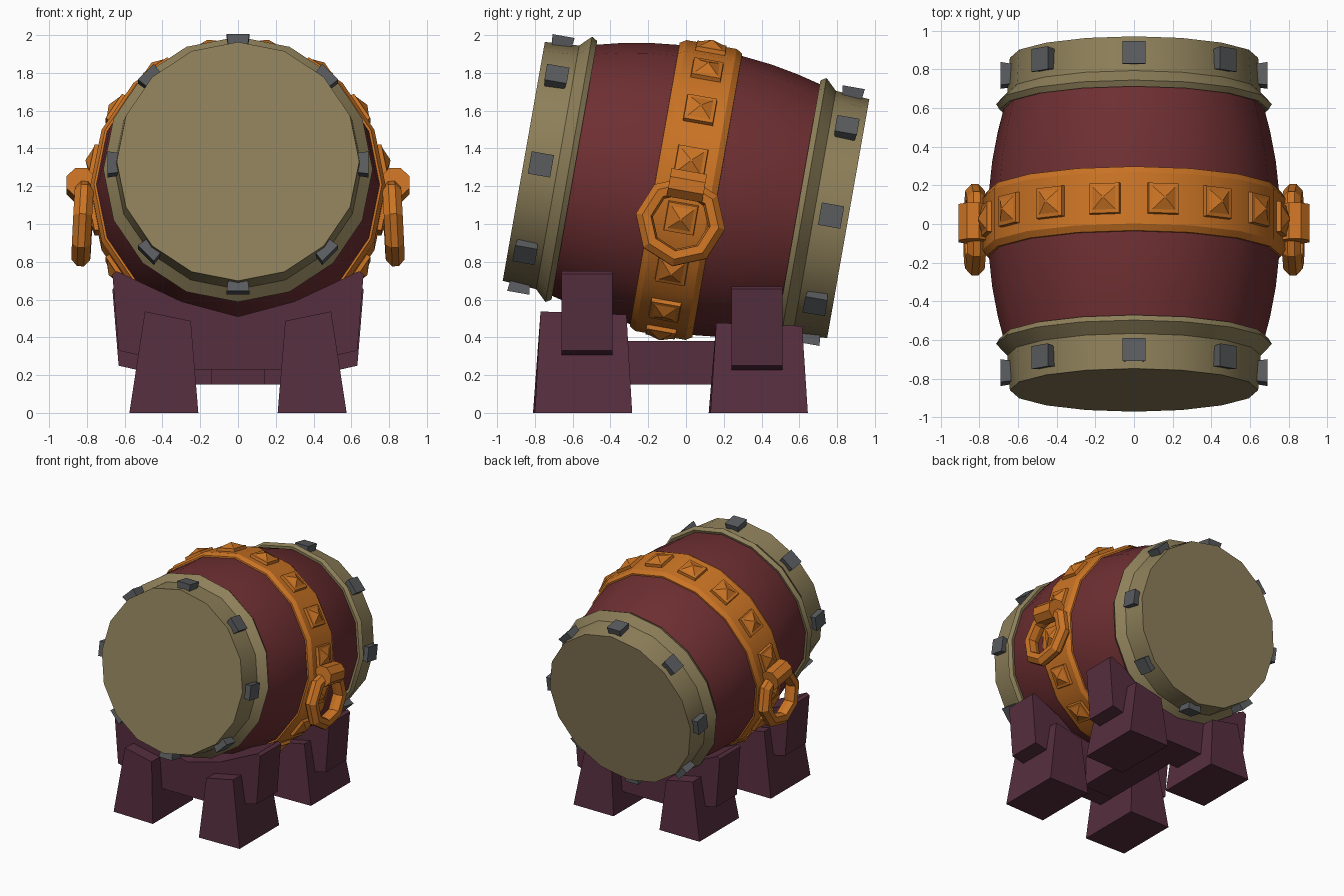
import bpy, bmesh, math
from mathutils import Matrix, Vector

if "Cube" in bpy.data.objects:
    bpy.data.objects.remove(bpy.data.objects["Cube"])


def mat(name, rgb):
    m = bpy.data.materials.new(name)
    lin = [((c / 255 + 0.055) / 1.055) ** 2.4 for c in rgb]
    m.diffuse_color = (*lin, 1)
    m.use_nodes = True
    m.node_tree.nodes["Principled BSDF"].inputs["Base Color"].default_value = m.diffuse_color
    return m


TAN = mat("tan hoop", (142, 128, 90))
RED = mat("red wood", (110, 47, 50))
ORANGE = mat("orange metal", (203, 116, 36))
GREY = mat("grey bolt", (90, 92, 95))
PURPLE = mat("purple wood", (86, 46, 62))

# The barrel lies along local y and leans back by ten degrees
TILT = Matrix.Translation((0, 0, 1.18)) @ Matrix.Rotation(math.radians(-10), 4, 'X')


def finish(name, bm, material, matrix=None, smooth=False):
    if matrix is not None:
        bm.transform(matrix)
    bmesh.ops.recalc_face_normals(bm, faces=bm.faces)
    me = bpy.data.meshes.new(name)
    bm.to_mesh(me)
    bm.free()
    me.materials.append(material)
    ob = bpy.data.objects.new(name, me)
    bpy.context.collection.objects.link(ob)
    if smooth:
        bpy.ops.object.select_all(action='DESELECT')
        ob.select_set(True)
        bpy.context.view_layer.objects.active = ob
        bpy.ops.object.shade_smooth_by_angle(angle=math.radians(28))
    return ob


def lathe(bm, profile, n=16, closed=False, caps=False):
    """Spin (y, radius) points around the y axis."""
    rings = []
    for y, r in profile:
        rings.append([bm.verts.new((r * math.sin(a), y, r * math.cos(a)))
                      for a in (2 * math.pi * i / n for i in range(n))])
    pairs = list(zip(rings, rings[1:]))
    if closed:
        pairs.append((rings[-1], rings[0]))
    for a, b in pairs:
        for i in range(n):
            j = (i + 1) % n
            bm.faces.new((a[i], a[j], b[j], b[i]))
    if caps:
        bm.faces.new(rings[0])
        bm.faces.new(rings[-1])


def loft(bm, sections):
    """Join stacked rings of points and cap both ends."""
    rings = [[bm.verts.new(p) for p in s] for s in sections]
    n = len(rings[0])
    for a, b in zip(rings, rings[1:]):
        for i in range(n):
            j = (i + 1) % n
            bm.faces.new((a[i], a[j], b[j], b[i]))
    bm.faces.new(rings[0])
    bm.faces.new(rings[-1])


def square(h, z):
    return [Vector(p) for p in ((-h, -h, z), (h, -h, z), (h, h, z), (-h, h, z))]


def around(points, y, angle):
    m = Matrix.Rotation(angle, 4, 'Y') @ Matrix.Translation((0, y, 0))
    return [m @ p for p in points]


# Barrel staves
bm = bmesh.new()
lathe(bm, [(-.64, .665), (-.48, .705), (-.33, .733), (-.17, .75), (0, .757),
           (.17, .75), (.33, .733), (.48, .705), (.64, .665)], caps=True)
finish("barrel_body", bm, RED, TILT, True)

# End hoops with flat lids, and their flared bolts
for name, s in (("front", -1), ("back", 1)):
    bm = bmesh.new()
    lathe(bm, [(s * .872, .642), (s * .69, .655), (s * .63, .713), (s * .60, .695),
               (s * .61, .65)], caps=True)
    finish(name + "_hoop", bm, TAN, TILT, True)
    bm = bmesh.new()
    for i in range(8):
        loft(bm, [around(square(h, z), s * .78, i * math.pi / 4)
                  for h, z in ((.045, .58), (.06, .69))])
    finish(name + "_bolts", bm, GREY, TILT)

# Middle band
bm = bmesh.new()
lathe(bm, [(-.17, .73), (-.168, .762), (-.135, .782), (.135, .782),
           (.168, .762), (.17, .73)], closed=True)
finish("middle_band", bm, ORANGE, TILT, True)

# Pyramid studs, one on each flat of the band
bm = bmesh.new()
for i in range(16):
    loft(bm, [around(square(h, z), 0, (i + .5) * math.pi / 8)
              for h, z in ((.082, .755), (.078, .79), (.06, .793), (.004, .822))])
finish("band_studs", bm, ORANGE, TILT)

# Ring handles and the brackets that hold them
for name, s in (("right", 1), ("left", -1)):
    bm = bmesh.new()
    lathe(bm, [(-.018, .24), (-.05, .205), (-.045, .16), (0, .148),
               (.045, .16), (.05, .205), (.018, .24)], n=8, closed=True)
    hang = (Matrix.Translation((s * .822, 0, -.17))
            @ Matrix.Rotation(math.radians(-3 * s), 4, 'Y')
            @ Matrix.Rotation(math.pi / 2, 4, 'Z'))
    finish(name + "_ring", bm, ORANGE, TILT @ hang)
    bm = bmesh.new()
    lathe(bm, [(-.095, .082), (.095, .082)], n=8, caps=True)
    turn = Matrix.Translation((s * .832, 0, .025)) @ Matrix.Rotation(math.pi / 8, 4, 'Y')
    finish(name + "_bracket", bm, ORANGE, TILT @ turn)

# Stand: a V-topped cradle and two tapered legs at each end
CRADLE = [(0, .51), (.3, .59), (.64, .75), (.665, .735), (.632, .33),
          (.5, .30), (.4, .23)]
for name, yc, yl, drop, top in (("front", -.525, -.545, 0, .0), ("back", .375, .385, -.08, -.06)):
    outline = CRADLE + [(-x, z) for x, z in reversed(CRADLE[1:])]
    bm = bmesh.new()
    loft(bm, [[(x, yc + h, z + drop) for x, z in outline] for h in (-.135, .135)])
    finish(name + "_cradle", bm, PURPLE)
    for side, s in (("right", 1), ("left", -1)):
        bm = bmesh.new()
        foot = [(s * x, yl + y, 0) for x, y in ((.21, -.265), (.575, -.255),
                                               (.575, .26), (.21, .26))]
        head = [(s * x, yl + y, z + top) for x, y, z in
                ((.25, -.225, .487), (.493, -.225, .537), (.493, .23, .52), (.25, .23, .47))]
        loft(bm, [foot, head])
        finish(name + "_" + side + "_leg", bm, PURPLE)

# Long beam joining the two cradles
bm = bmesh.new()
loft(bm, [[(-.14, y, .15), (.14, y, .15), (.14, y, .38), (-.14, y, .38)]
          for y in (-.42, .28)])
finish("stand_beam", bm, PURPLE)
